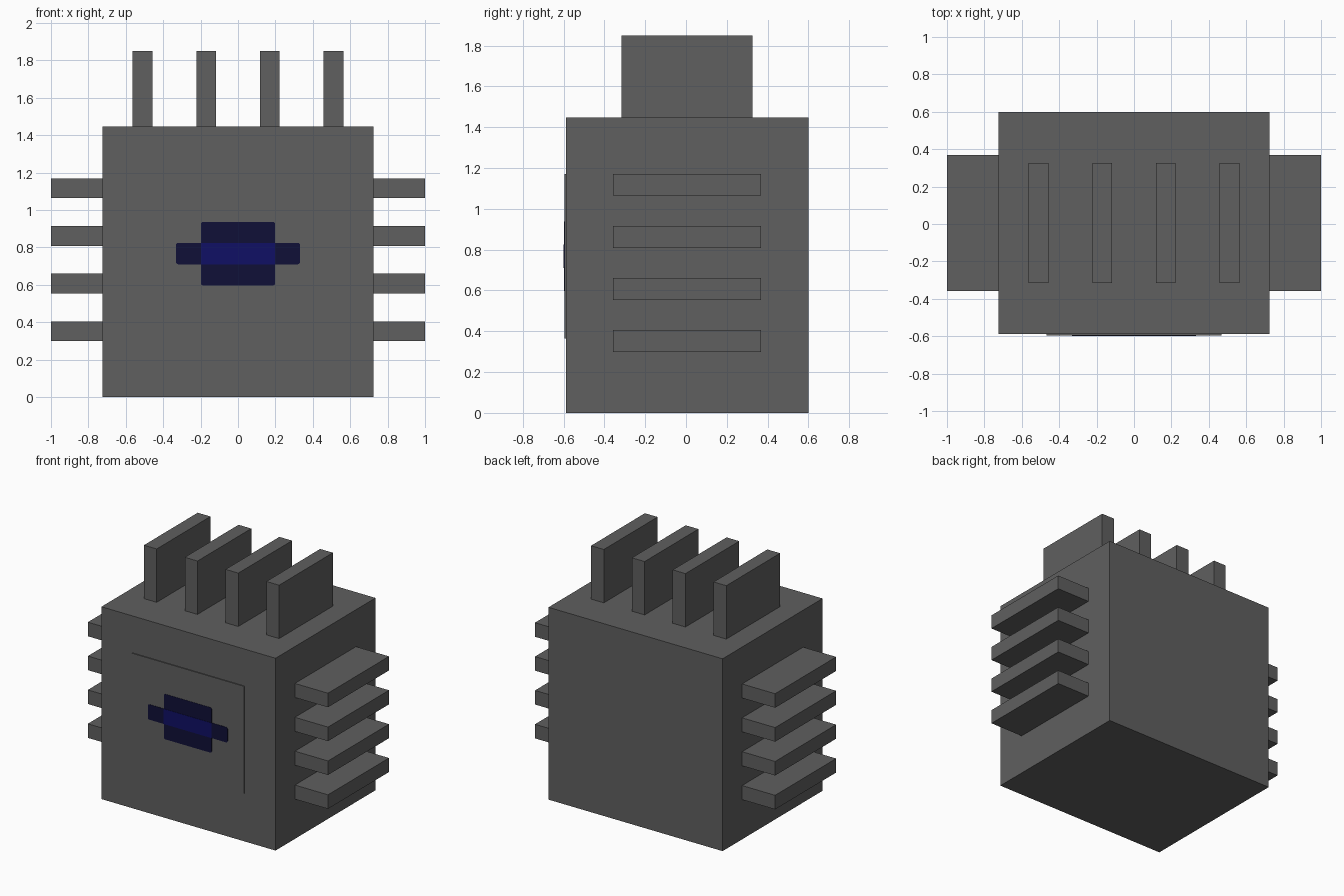
import bpy
import bmesh

cube = bpy.data.objects.get("Cube")
if cube:
    bpy.data.objects.remove(cube, do_unlink=True)


def make_material(name, color):
    mat = bpy.data.materials.new(name)
    mat.use_nodes = True
    mat.diffuse_color = (*color, 1)
    bsdf = mat.node_tree.nodes["Principled BSDF"]
    bsdf.inputs["Base Color"].default_value = (*color, 1)
    bsdf.inputs["Roughness"].default_value = 0.8
    return mat


GREY = make_material("dark_grey", (0.115, 0.115, 0.115))
NAVY = make_material("navy", (0.005, 0.005, 0.038))
BLUE = make_material("deep_blue", (0.005, 0.005, 0.13))


def box(name, x, y, z, mat, corner=0):
    """Box between (low, high) ranges, with optional rounded front corners."""
    bm = bmesh.new()
    bmesh.ops.create_cube(bm, size=1)
    for v in bm.verts:
        v.co = [r[0] if c < 0 else r[1] for c, r in zip(v.co, (x, y, z))]
    if corner:
        edges = [e for e in bm.edges
                 if abs(e.verts[0].co.y - e.verts[1].co.y) > 1e-5]
        bmesh.ops.bevel(bm, geom=edges, offset=corner, segments=3,
                        profile=0.5, affect='EDGES')
    mesh = bpy.data.meshes.new(name)
    bm.to_mesh(mesh)
    bm.free()
    mesh.materials.append(mat)
    obj = bpy.data.objects.new(name, mesh)
    bpy.context.collection.objects.link(obj)
    return obj


def span(center, half):
    return (center - half, center + half)


MID_Y = 0.005    # middle of the body, front to back
HALF = 0.053     # half the thickness of a fin
BODY_X, BODY_TOP = 0.725, 1.448
EMBLEM_Z = 0.767

# Main block
box("body", span(0, BODY_X), (-0.589, 0.6), (0, BODY_TOP), GREY)

# Upright fins on the top
for i in range(4):
    box(f"top_fin_{i + 1}", span(-0.51 + 0.34 * i, HALF), span(MID_Y, 0.32),
        (BODY_TOP - 0.01, 1.85), GREY)

# Flat fins on both sides
for side, ends in (("left", (BODY_X - 0.01, 1)), ("right", (-1, 0.01 - BODY_X))):
    for i in range(4):
        box(f"{side}_fin_{i + 1}", ends, span(MID_Y, 0.363),
            span(0.352 + 0.255 * i, HALF), GREY)

# Thin front panel with a crossed emblem
box("front_panel", span(0, 0.468), (-0.596, -0.588),
    span(EMBLEM_Z, 0.403), GREY)
box("emblem_tall", span(0, 0.199), (-0.598, -0.595),
    span(EMBLEM_Z, 0.17), NAVY, corner=0.012)
box("emblem_wide", span(0, 0.332), (-0.599, -0.595),
    span(EMBLEM_Z, 0.057), NAVY, corner=0.012)
box("emblem_core", span(0, 0.199), (-0.6, -0.595),
    span(EMBLEM_Z, 0.057), BLUE)
